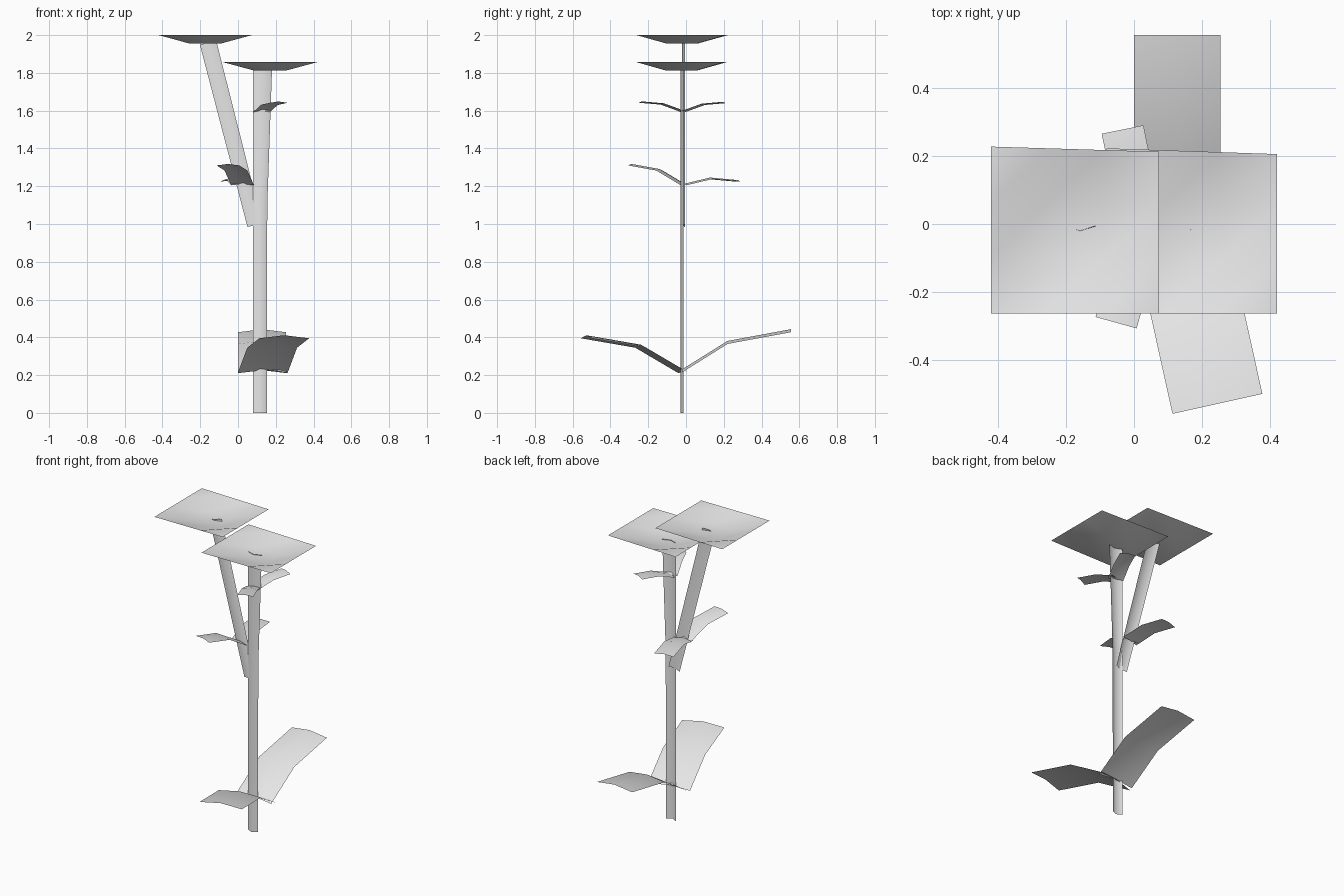
import bpy, bmesh, math
from mathutils import Vector

cube = bpy.data.objects.get("Cube")
if cube:
    bpy.data.objects.remove(cube, do_unlink=True)

grey = bpy.data.materials.new("light_grey")
grey.use_nodes = True
grey.diffuse_color = (0.8, 0.8, 0.8, 1)
grey.node_tree.nodes["Principled BSDF"].inputs["Base Color"].default_value = (0.8, 0.8, 0.8, 1)


def sheet(name, rows, facing):
    """Skin rows of points into one smooth open sheet whose faces look along facing."""
    bm = bmesh.new()
    grid = [[bm.verts.new(p) for p in row] for row in rows]
    for r0, r1 in zip(grid, grid[1:]):
        for i in range(len(r0) - 1):
            a, b, c, d = r0[i], r0[i + 1], r1[i + 1], r1[i]
            bm.faces.new((a, b, c))
            bm.faces.new((a, c, d))
    bm.normal_update()
    if sum(f.normal.dot(Vector(facing)) for f in bm.faces) < 0:
        bmesh.ops.reverse_faces(bm, faces=bm.faces[:])
    for f in bm.faces:
        f.smooth = True
    mesh = bpy.data.meshes.new(name)
    bm.to_mesh(mesh)
    bm.free()
    mesh.materials.append(grey)
    ob = bpy.data.objects.new(name, mesh)
    bpy.context.collection.objects.link(ob)
    return ob


def stalk(name, sections, y, bulge):
    """Thin folded strip; each section is left x, left z, right x, right z."""
    rows = []
    for xl, zl, xr, zr in sections:
        rows.append([(xl, y, zl),
                     ((xl + xr) / 2, y - bulge, (zl + zr) / 2),
                     (xr, y, zr)])
    sheet(name, rows, (0, -1, 0))


def leaf(name, base, angle, width, profile, crown):
    """Bent strip leaving base at angle (degrees from +x); profile is distance, height."""
    a = math.radians(angle)
    out = Vector((math.cos(a), math.sin(a), 0))
    side = Vector((-out.y, out.x, 0))
    rows = []
    for dist, z in profile:
        mid = Vector((base[0], base[1], z)) + out * dist
        rows.append([mid + side * (t * width / 2) + Vector((0, 0, crown * (1 - abs(t))))
                     for t in (-1, 0, 1)])
    sheet(name, rows, (0, 0, 1))


def canopy(name, x0, x1, y0, y_left, y_right, top, drop):
    """Square tray: flat rim with the four inner points lowered."""
    rows = []
    for j in range(4):
        row = []
        for i in range(4):
            u, v = i / 3, j / 3
            y1 = y_left + (y_right - y_left) * u
            inner = i in (1, 2) and j in (1, 2)
            row.append((x0 + (x1 - x0) * u, y0 + (y1 - y0) * v, top - drop * inner))
        rows.append(row)
    sheet(name, rows, (0, 0, 1))


# Stalks
stalk("main_stem", [(0.08, 0, 0.153, 0), (0.08, 1.1, 0.155, 1.1),
                    (0.08, 1.815, 0.18, 1.815)], -0.012, 0.018)
stalk("side_branch", [(0.05, 0.985, 0.13, 1.0),
                      (-0.202, 1.95, -0.115, 1.97)], -0.006, 0.014)

# Canopies
canopy("upper_canopy", -0.42, 0.073, -0.262, 0.227, 0.212, 2.0, 0.045)
canopy("lower_canopy", -0.08, 0.42, -0.262, 0.222, 0.205, 1.857, 0.045)

# Large leaves near the foot
leaf("foot_leaf_front", (0.13, -0.01), -77.5, 0.27,
     [(0, 0.21), (0.235, 0.345), (0.53, 0.395)], 0.016)
leaf("foot_leaf_back", (0.127, -0.02), 90, 0.253,
     [(0, 0.215), (0.24, 0.365), (0.575, 0.427)], 0.016)

# Middle leaves on the branch
leaf("middle_leaf_front", (0.025, -0.01), -105.5, 0.125,
     [(0, 1.205), (0.135, 1.283), (0.29, 1.31)], 0.008)
leaf("middle_leaf_back", (0.025, -0.01), 101.5, 0.125,
     [(0, 1.205), (0.14, 1.238), (0.293, 1.224)], 0.008)

# Small leaves below the lower canopy
leaf("top_leaf_front", (0.125, -0.01), -68, 0.095,
     [(0, 1.593), (0.115, 1.632), (0.24, 1.642)], 0.007)
leaf("top_leaf_back", (0.125, -0.02), 68, 0.095,
     [(0, 1.593), (0.11, 1.63), (0.23, 1.64)], 0.007)
